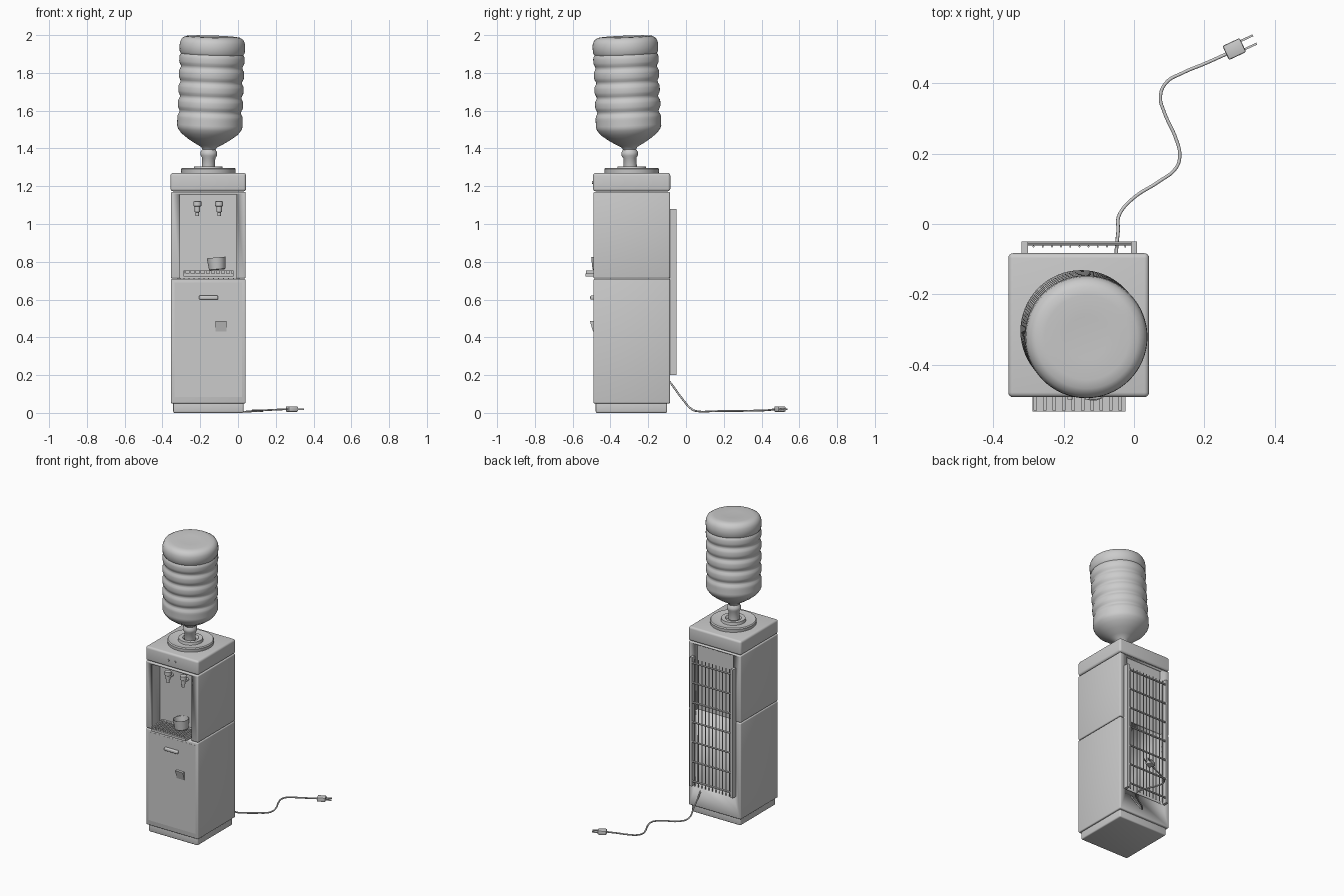
import bpy, bmesh, math
from mathutils import Vector, Matrix

if "Cube" in bpy.data.objects:
    bpy.data.objects.remove(bpy.data.objects["Cube"], do_unlink=True)

GREY = (0.6, 0.6, 0.6, 1)
plastic = bpy.data.materials.new("light grey plastic")
plastic.use_nodes = True
plastic.diffuse_color = GREY
plastic.node_tree.nodes["Principled BSDF"].inputs["Base Color"].default_value = GREY

CX, CY = -0.157, -0.2875          # cabinet centre
FRONT, BACK = -0.49, -0.085       # cabinet front and back planes


def finish(name, bm, smooth=True):
    bmesh.ops.recalc_face_normals(bm, faces=bm.faces)
    mesh = bpy.data.meshes.new(name)
    bm.to_mesh(mesh)
    bm.free()
    ob = bpy.data.objects.new(name, mesh)
    bpy.context.collection.objects.link(ob)
    mesh.materials.append(plastic)
    if smooth:
        bpy.ops.object.select_all(action='DESELECT')
        ob.select_set(True)
        bpy.context.view_layer.objects.active = ob
        bpy.ops.object.shade_smooth_by_angle(angle=math.radians(40))
    return ob


def add_box(bm, lo, hi):
    lo, hi = Vector(lo), Vector(hi)
    m = Matrix.Translation((lo + hi) / 2) @ Matrix.Diagonal((*(hi - lo), 1))
    return bmesh.ops.create_cube(bm, size=1, matrix=m)["verts"]


def box(name, lo, hi, bevel=0.0, segments=3):
    bm = bmesh.new()
    add_box(bm, lo, hi)
    if bevel:
        bmesh.ops.bevel(bm, geom=bm.edges[:], offset=bevel, segments=segments,
                        profile=0.5, affect='EDGES')
    return finish(name, bm)


def lathe(name, profile, steps=48):
    """Spin (radius, height) points around z."""
    bm = bmesh.new()
    vs = [bm.verts.new((r, 0, z)) for r, z in profile]
    es = [bm.edges.new(p) for p in zip(vs, vs[1:])]
    bmesh.ops.spin(bm, geom=vs + es, cent=(0, 0, 0), axis=(0, 0, 1),
                   angle=math.tau, steps=steps)
    bmesh.ops.remove_doubles(bm, verts=bm.verts, dist=1e-5)
    return finish(name, bm)


def add_rod(bm, a, b, radius, sides=8):
    a, b = Vector(a), Vector(b)
    m = Matrix.Translation((a + b) / 2) @ (b - a).to_track_quat('Z', 'Y').to_matrix().to_4x4()
    bmesh.ops.create_cone(bm, cap_ends=True, segments=sides, radius1=radius,
                          radius2=radius, depth=(b - a).length, matrix=m)


def cut(target, name, lo, hi):
    cutter = box(name, lo, hi)
    cutter.hide_render = True
    mod = target.modifiers.new(name, 'BOOLEAN')
    mod.object = cutter
    mod.solver = 'EXACT'
    bpy.context.view_layer.objects.active = target
    bpy.ops.object.modifier_apply(modifier=name)
    bpy.data.objects.remove(cutter, do_unlink=True)


# Cabinet
box("base_plinth", (-0.343, -0.478, 0), (0.029, -0.1, 0.06), 0.008)
lower = box("lower_cabinet", (-0.355, FRONT, 0.05), (0.041, BACK, 0.709), 0.007)
upper = box("upper_cabinet", (-0.355, FRONT, 0.712), (0.041, BACK, 1.17), 0.007)
box("top_cap", (-0.357, FRONT - 0.002, 1.173), (0.043, BACK + 0.002, 1.27), 0.014, 4)
cut(upper, "niche_cutter", (-0.307, -0.6, 0.70), (-0.009, -0.405, 1.157))
for body in (lower, upper):
    cut(body, "back_cutter", (-0.3, BACK - 0.02, 0.2), (-0.015, 0, 1.16))

# Door with its handle and a small wedge catch
box("door_panel", (-0.335, FRONT - 0.001, 0.085), (0.021, FRONT + 0.005, 0.69))
box("door_handle", (-0.207, -0.507, 0.6), (-0.105, -0.485, 0.621), 0.006)
bm = bmesh.new()
for v in add_box(bm, (-0.12, -0.509, 0.43), (-0.062, -0.485, 0.487)):
    if v.co.y < -0.5 and v.co.z < 0.45:
        v.co.y = -0.492
finish("wedge_catch", bm)

# Indicator lights
for side, x in (("left", -0.132), ("right", -0.182)):
    bm = bmesh.new()
    add_rod(bm, (x, -0.498, 1.22), (x, -0.48, 1.22), 0.007, 16)
    finish("indicator_" + side, bm)

# Taps
for side, x in (("left", -0.1), ("right", -0.215)):
    tap = lathe("tap_" + side, [(0, 1.042), (0.009, 1.042), (0.009, 1.062), (0.014, 1.064),
                                (0.015, 1.092), (0.021, 1.096), (0.021, 1.12), (0, 1.122)], 20)
    tap.location = (x, -0.45, 0)
    bm = bmesh.new()
    add_rod(bm, (x, -0.45, 1.08), (x, -0.4, 1.08), 0.011, 16)
    finish("tap_stem_" + side, bm)

# Drip tray with slats
bm = bmesh.new()
add_box(bm, (-0.288, -0.532, 0.722), (-0.024, -0.406, 0.738))
add_box(bm, (-0.288, -0.42, 0.738), (-0.024, -0.406, 0.755))
for i in range(10):
    x = -0.28 + i * 0.0268
    add_box(bm, (x - 0.005, -0.53, 0.738), (x + 0.005, -0.406, 0.755))
finish("drip_tray", bm, False)

# Tilted cup on the tray
cup = lathe("cup", [(0, 0), (0.038, 0), (0.043, 0.004), (0.05, 0.066), (0.047, 0.066),
                    (0.04, 0.008), (0, 0.008)], 32)
cup.location = (-0.11, -0.452, 0.757)
cup.rotation_euler = (0, math.radians(-5), 0)

# Bottle collar, with a shallow dish
collar = lathe("bottle_collar", [(0, 1.268), (0.143, 1.268), (0.145, 1.29), (0.14, 1.297),
                                 (0.13, 1.296), (0.085, 1.285), (0.078, 1.287),
                                 (0.075, 1.305), (0.05, 1.305), (0.04, 1.29), (0, 1.29)])
collar.location = (CX, CY, 0)

# Ribbed bottle, leaning a little
profile = [(0, 0), (0.035, 0), (0.035, 0.055), (0.044, 0.068), (0.044, 0.085),
           (0.035, 0.1), (0.042, 0.112), (0.075, 0.13), (0.115, 0.155),
           (0.15, 0.182), (0.167, 0.205)]
for i in range(41):
    t = i / 8
    dip = abs(math.cos(math.pi * t)) ** 5 if i > 4 else 0
    profile.append((0.173 - 0.011 * dip, 0.22 + 0.079 * t))
profile[-1] = (0.172, profile[-1][1])
profile += [(0.174, 0.645), (0.172, 0.665), (0.163, 0.685), (0.145, 0.696), (0.12, 0.699),
            (0.06, 0.697), (0, 0.695)]
bottle = lathe("water_bottle", profile, 64)
bottle.location = (CX, -0.295, 1.295)
bottle.rotation_euler = (math.radians(2.3), math.radians(1.9), 0)

# Condenser on the back: side rails, cross tubes and upright wires
for side, x in (("left", 0), ("right", -0.31)):
    box("condenser_rail_" + side, (x - 0.009, BACK - 0.005, 0.2), (x + 0.009, -0.05, 1.08))
bm = bmesh.new()
for i in range(7):
    z = 0.235 + i * 0.135
    add_rod(bm, (-0.305, -0.055, z), (-0.005, -0.055, z), 0.006)
for i in range(11):
    x = -0.285 + i * 0.026
    add_rod(bm, (x, -0.064, 0.2), (x, -0.064, 1.07), 0.003, 6)
finish("condenser_grid", bm)

# Power cord
path = [(-0.05, -0.095, 0.175), (-0.05, -0.075, 0.15), (-0.045, -0.02, 0.075),
        (-0.04, 0.03, 0.02), (0, 0.075, 0.007), (0.07, 0.12, 0.008), (0.12, 0.16, 0.009),
        (0.13, 0.195, 0.01), (0.12, 0.24, 0.01), (0.085, 0.32, 0.011), (0.075, 0.36, 0.012),
        (0.09, 0.4, 0.013), (0.14, 0.43, 0.014), (0.2, 0.455, 0.017), (0.265, 0.484, 0.02)]
curve = bpy.data.curves.new("power_cord", 'CURVE')
curve.dimensions = '3D'
curve.bevel_depth = 0.005
curve.bevel_resolution = 2
curve.use_fill_caps = True
curve.resolution_u = 6
spline = curve.splines.new('BEZIER')
spline.bezier_points.add(len(path) - 1)
for point, co in zip(spline.bezier_points, path):
    point.co = co
    point.handle_left_type = point.handle_right_type = 'AUTO'
curve.materials.append(plastic)
bpy.context.collection.objects.link(bpy.data.objects.new("power_cord", curve))

# Plug and prongs
plug = box("plug", (-0.027, -0.022, -0.014), (0.027, 0.022, 0.014), 0.005, 2)
bm = bmesh.new()
for y in (-0.013, 0.013):
    add_box(bm, (0.02, y - 0.003, -0.004), (0.064, y + 0.003, 0.004))
prongs = finish("plug_prongs", bm, False)
for ob in (plug, prongs):
    ob.location = (0.285, 0.497, 0.02)
    ob.rotation_euler = (0, 0, math.radians(25))
